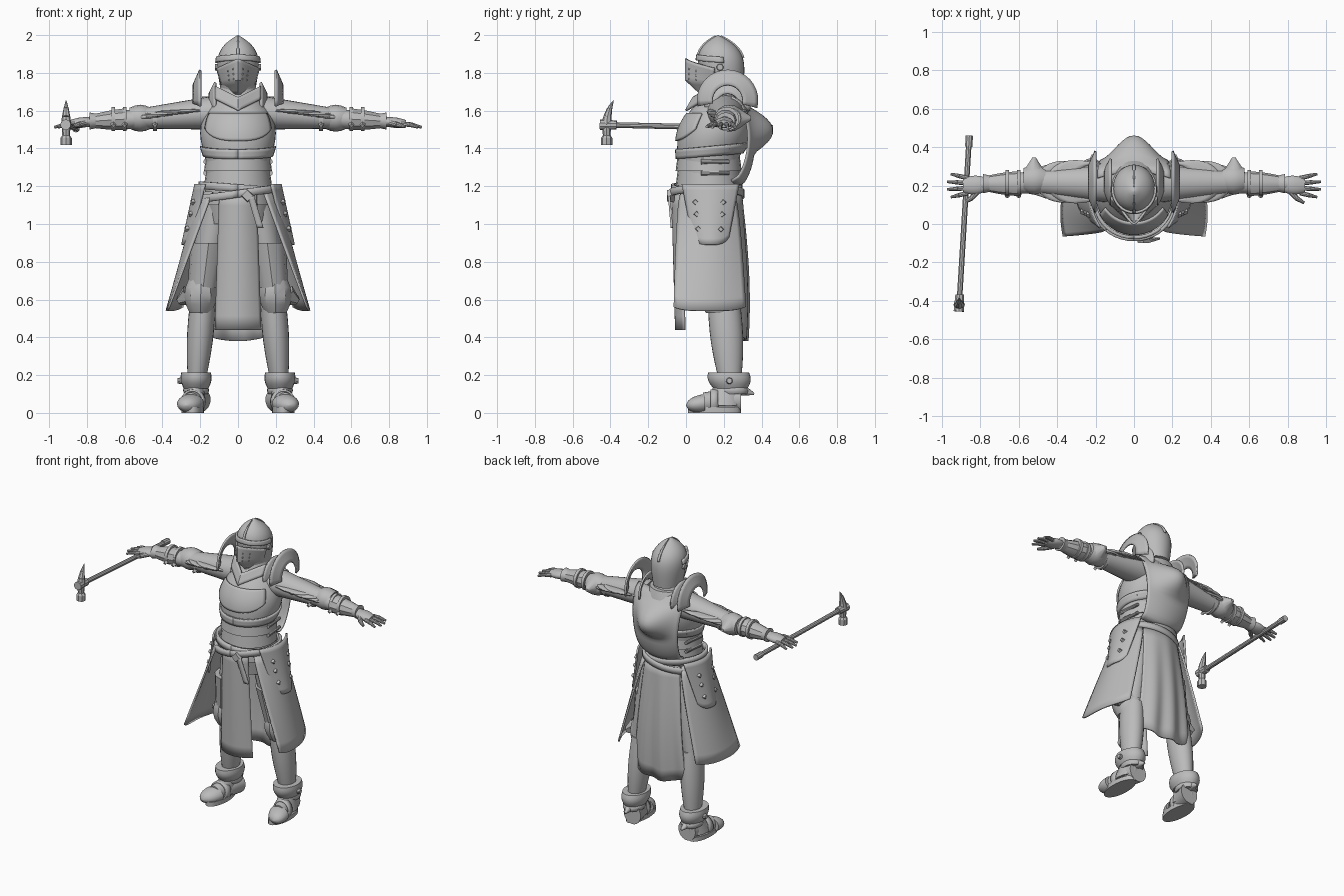
import bpy, bmesh
from math import sin, cos, pi, sqrt, radians
from mathutils import Vector

if "Cube" in bpy.data.objects:
    bpy.data.objects.remove(bpy.data.objects["Cube"], do_unlink=True)

grey = (.5, .5, .5, 1)
steel = bpy.data.materials.new("plain grey")
steel.use_nodes = True
steel.diffuse_color = grey
steel.node_tree.nodes["Principled BSDF"].inputs["Base Color"].default_value = grey


def mix(start, end, t):
    return start + (end - start) * t


def finish(bm, name, pair=False, thick=0):
    bmesh.ops.recalc_face_normals(bm, faces=bm.faces)
    mesh = bpy.data.meshes.new(name)
    bm.to_mesh(mesh)
    bm.free()
    mesh.materials.append(steel)
    part = bpy.data.objects.new(name, mesh)
    bpy.context.collection.objects.link(part)
    bpy.ops.object.select_all(action='DESELECT')
    part.select_set(True)
    bpy.context.view_layer.objects.active = part
    bpy.ops.object.shade_smooth_by_angle(angle=radians(35))
    if thick:
        solid = part.modifiers.new("thickness", 'SOLIDIFY')
        solid.thickness, solid.offset = thick, 0
    if pair:
        part.modifiers.new("other side", 'MIRROR').use_mirror_merge = False


def sheet(name, point, columns=18, rows=10, thick=.012, pair=False):
    """Curved plate through point(u, v), with u and v from 0 to 1."""
    bm = bmesh.new()
    grid = [[bm.verts.new(point(i / columns, j / rows)) for j in range(rows + 1)]
            for i in range(columns + 1)]
    for left, right in zip(grid, grid[1:]):
        for j in range(rows):
            bm.faces.new((left[j], right[j], right[j + 1], left[j + 1]))
    finish(bm, name, pair, thick)


def tube(name, start, end, size, taper=1, bulge=0, axis='z', pair=False, sides=24, steps=8, shape=None):
    """Closed tube with oval rings; returns its surface for fitting plates."""
    start, end = Vector(start), Vector(end)

    def surface(t, angle, grow=1):
        scale = shape(t) if shape else mix(1, taper, t) + bulge * sin(pi * t)
        wide, deep = size[0] * scale * grow, size[1] * scale * grow
        s, c = sin(angle), -cos(angle)
        offset = {'x': (0, wide * c, deep * s), 'y': (wide * s, 0, deep * c), 'z': (wide * s, deep * c, 0)}
        return start.lerp(end, t) + Vector(offset[axis])

    bm = bmesh.new()
    rings = [[bm.verts.new(surface(j / steps, 2 * pi * i / sides)) for i in range(sides)]
             for j in range(steps + 1)]
    for low, high in zip(rings, rings[1:]):
        for i in range(sides):
            bm.faces.new((low[i - 1], low[i], high[i], high[i - 1]))
    bm.faces.new(rings[0])
    bm.faces.new(rings[-1])
    finish(bm, name, pair)
    return surface


def rods(name, items, pair=False, sides=10):
    """Tapered rods (start, end, start radius, end radius) in one mesh."""
    bm = bmesh.new()
    for start, end, thick, thin in items:
        start, end = Vector(start), Vector(end)
        place = (end - start).to_track_quat('Z', 'Y').to_matrix().to_4x4()
        place.translation = start.lerp(end, .5)
        bmesh.ops.create_cone(bm, cap_ends=True, segments=sides, radius1=thick, radius2=thin,
                              depth=(end - start).length, matrix=place)
    finish(bm, name, pair)


def dome(t):
    return max(.05, sqrt(1 - t * t))


# Torso: belly lames, breastplate with raised panel, and gorget
tube("belly_plate", (0, .12, 1.1), (0, .12, 1.4), (.18, .17), bulge=-.05)
for name, height in (("lower_lame", 1.2), ("upper_lame", 1.28)):
    tube(name, (0, .12, height), (0, .12, height + .08), (.18, .175), taper=.94)
chest = tube("breastplate", (0, .12, 1.36), (0, .2, 1.68), (.175, .165), taper=.65, bulge=.3, sides=40)
sheet("chest_panel", lambda u, v: chest(mix(.7, .25 + .2 * abs(2 * u - 1) ** 3, v), 2 * u - 1, 1.03))
sheet("chest_lower_band", lambda u, v: chest(.16 * v - .05 * cos(2 * pi * u), 2 * pi * u, 1.03), columns=40, rows=3)
tube("gorget", (0, .18, 1.6), (0, .19, 1.75), (.15, .14), taper=.6, bulge=-.1)


def collar(u, v):
    side = abs(2 * u - 1)
    return (.12 * (2 * u - 1), .04 * v + .1 * side, mix(1.6, 1.67, v) + .06 * side)


sheet("collar_point", collar, rows=4)
rods("side_straps", [((.17, .08, z), (.16, .23, z), .014, .01) for z in (1.27, 1.33, 1.4)], pair=True)

# Helmet: pointed skull with ridge, beaked visor and brow
skull = tube("helmet_skull", (0, .2, 1.7), (0, .17, 2), (.09, .1), sides=32, steps=20,
             shape=lambda t: max(.02, (1 - t ** 4) * (1 + .6 * t)))
for name, angle in (("front_ridge", 0), ("back_ridge", pi)):
    sheet(name, lambda u, v: skull(mix(.6, .98, v), angle + mix(-.07, .07, u), 1.03), columns=2)


def visor(u, v):
    side = 2 * u - 1
    return (side * mix(.112, .07, v), .2 * max(0, v - .6) + .15 * abs(side) ** 1.3,
            mix(1.875, 1.69, v) - .05 * (1 - v) * abs(side))


sheet("visor", visor)
sheet("brow_plate", lambda u, v: skull(mix(.56, .66, v) - .1 * abs(u - .5), mix(-1.7, 1.7, u), 1.05), rows=3)
holes = [Vector(visor(u, v)) for u in (.62, .75) for v in (.25, .4, .55)]
rods("visor_rivets", [(p, p - Vector((0, .01, 0)), .006, .005) for p in holes], pair=True)
rods("visor_pivots", [((.1, .18, 1.83), (.122, .18, 1.83), .02, .016)], pair=True)


# Shoulders: standing crests and overlapping flared lames
def crest(name, x, lean, inner, outer, height):
    sheet(name, lambda u, v: (x - lean * v, .22 - mix(inner, outer, v) * cos(mix(-.2, 3.4, u)),
                              height + mix(inner, outer, v) * sin(mix(-.2, 3.4, u))), rows=4, pair=True)


crest("shoulder_crest", .235, .035, .08, .16, 1.655)
crest("neck_crest", .15, .03, .06, .12, 1.63)
for name, x, length, radius in (("first", .2, .12, .13), ("second", .27, .11, .125),
                                ("third", .35, .08, .105), ("fourth", .4, .07, .09)):
    height = 1.63 - .14 * x
    lame = tube(name + "_shoulder_core", (x, .22, height), (x + length, .22, height - .01),
                (radius * .8, radius * .65), pair=True)
    sheet(name + "_shoulder_lame", lambda u, v: lame(v, mix(-.35, 3.5, u), mix(1.1, 1.3, v)),
          rows=4, pair=True)

# Arms with straps, elbow guards and forearm plates
tube("upper_arm", (.12, .21, 1.59), (.56, .22, 1.555), (.1, .09), taper=.55, axis='x', pair=True)
tube("forearm", (.54, .215, 1.555), (.8, .205, 1.54), (.055, .05), taper=.5, bulge=.2, axis='x', pair=True)
tube("forearm_plate", (.6, .21, 1.555), (.76, .21, 1.545), (.065, .06), taper=.65, bulge=.05,
     axis='x', pair=True, sides=10)
tube("wrist_flare", (.74, .21, 1.546), (.785, .21, 1.545), (.04, .036), taper=1.25, axis='x', pair=True)
for name, x in (("upper_strap", .43), ("elbow_strap", .59), ("forearm_strap", .65)):
    tube(name, (x, .215, 1.556), (x + .02, .215, 1.556), (.066, .064), axis='x', pair=True, steps=1)
    rods(name + "_buckle", [((x + .01, .16, 1.53), (x + .01, .14, 1.52), .015, .011)], pair=True, sides=4)
tube("elbow_guard", (.46, .23, 1.56), (.575, .23, 1.56), (.06, .055), bulge=.3, axis='x',
     pair=True, sides=16, steps=4)
rods("elbow_point", [((.52, .28, 1.56), (.52, .345, 1.56), .055, .01)], pair=True)

# Hands with spread fingers
tube("palm", (.77, .205, 1.543), (.89, .2, 1.53), (.035, .02), bulge=.4, axis='x', pair=True)
thumb = (.845, .135, 1.525)
fingers = [((.81, .175, 1.535), thumb, .018, .014), (thumb, (.885, .11, 1.515), .014, .008)]
for spread in (-1.5, -.5, .5, 1.5):
    root = Vector((.865, .2 + .026 * spread, 1.53))
    tip = Vector((.975 - .01 * spread ** 2, .2 + .04 * spread, 1.512))
    knuckle = root.lerp(tip, .5) + Vector((0, 0, .005))
    fingers += [(root, knuckle, .013, .012), (knuckle, tip, .012, .007)]
rods("fingers", fingers, pair=True)

# War hammer carried in the right hand
head, butt = Vector((-.91, -.42, 1.525)), Vector((-.857, .46, 1.505))
down = Vector((0, 0, -.1))
rods("hammer_shaft", [(butt, head, .015, .015), (butt, butt.lerp(head, .065), .02, .02),
                      (head.lerp(butt, .06), head.lerp(butt, -.04), .024, .028)])
rods("hammer_head", [(head, head + down * .6, .024, .02), (head + down * .55, head + down * .7, .02, .03),
                     (head + down * .7, head + down * 1.08, .03, .03)], sides=8)
beak = [head - down * k * .43 + Vector((0, .004 * k * k, 0)) for k in range(4)]
widths = (.028, .022, .014, .002)
rods("hammer_beak", zip(beak, beak[1:], widths, widths[1:]), sides=8)


# Belts, buckle and hanging strap
def belt(name, reach, height, tilt):
    sheet(name, lambda u, v: (reach * sin(2 * pi * u), .11 - .9 * reach * cos(2 * pi * u),
                              height + .04 * v + tilt * sin(2 * pi * u)), columns=40, rows=2, thick=.018)


belt("belt", .2, 1.17, -.015)
belt("loose_belt", .212, 1.14, .03)
rods("belt_buckle", [((.05, -.06, 1.15), (.05, -.1, 1.15), .036, .03)], sides=4)
sheet("belt_tail", lambda u, v: (.05 + .035 * u + .05 * v, .015 * v - .09, 1.15 - .17 * v), columns=2)


# Cloth: front tabard, back tabard and flared side panels
def front_tabard(u, v):
    side = 2 * u - 1
    return (.12 * side * mix(.8, 1, v), .045 * side ** 2 + .02 * v - .072, mix(1.17, .44, v))


def back_tabard(u, v):
    side = 2 * u - 1
    fold = .012 * v * cos(16 * u) - .04 * side ** 2
    return (side * mix(.13, .2, v), .29 + .05 * sin(2 * v) + fold - .02 * v, mix(1.17, .38, v) + .04 * v * side ** 2)


def side_panel(u, v):
    angle = mix(-.85, .85, u)
    hem = .385 - .02 * (1 - u) ** 4 - .09 * u ** 3
    return (mix(.205 * cos(angle), hem, v), mix(.11 + .18 * sin(angle), mix(-.065, .315, u), sqrt(v)),
            mix(1.17, .54, v) + .02 * v * (2 * u - 1) ** 4)


def hip_plate(u, v):
    side = 2 * u - 1
    return (mix(.225, .295, v) - .05 * side ** 2, .13 + side * mix(.15, .095, v),
            mix(1.21, .89, v) + .04 * v * side ** 4)


sheet("front_tabard", front_tabard)
sheet("back_tabard", back_tabard, columns=24)
sheet("side_panel", side_panel, pair=True)
sheet("hip_plate", hip_plate, pair=True)
studs = [Vector(hip_plate(u, v)) for u in (.2, .75) for v in (.3, .5, .75)]
rods("hip_studs", [(p, p + Vector((.018, 0, 0)), .017, .013) for p in studs], pair=True, sides=4)


# Hood lying on the back
def hood(u, v):
    side = 2 * u - 1
    peak = .1 * max(0, cos(6 * (v - .36))) * cos(pi / 2 * side) ** 2
    return (side * mix(.19, .15, v), .27 + .09 * sqrt(max(0, sin(pi * v))) + peak - .03 * side ** 2,
            mix(1.67, 1.2, v) + .03 * v * side ** 2)


sheet("back_hood", hood, rows=20)

# Legs with thigh plates, knee guards and shins
tube("hips", (0, .13, 1), (0, .12, 1.17), (.16, .14), taper=1.15)
tube("thigh", (.11, .15, 1.1), (.195, .19, .6), (.09, .115), taper=.75, bulge=.05, pair=True)
tube("thigh_plate", (.155, .15, .9), (.185, .17, .66), (.1, .12), taper=.8, pair=True, sides=12)
tube("knee_guard", (.2, .175, .53), (.195, .165, .71), (.06, .07), taper=1.15, bulge=.45,
     pair=True, sides=10, steps=4)
rods("knee_wing", [((.26, .18, .62), (.315, .2, .59), .06, .02)], pair=True, sides=6)
tube("shin", (.185, .2, .6), (.22, .235, .15), (.068, .085), taper=.65, bulge=.18, pair=True)

# Boots pointing slightly outward, with cuffs and flat soles
tube("boot_ankle", (.235, .195, .04), (.22, .235, .2), (.062, .095), taper=.65, pair=True)
tube("ankle_cuff", (.222, .235, .13), (.222, .225, .215), (.065, .09), taper=1.2, bulge=.15, pair=True)
tube("ankle_strap", (.222, .25, .1), (.222, .245, .14), (.062, .075), bulge=.1, pair=True)
rods("heel_spur", [((.22, .3, .12), (.215, .36, .1), .03, .006), ((.3, .23, .17), (.32, .23, .17), .018, .014)],
     pair=True)
boot = tube("boot", (.21, .29, .07), (.25, .09, .055), (.065, .07), taper=.75, axis='y', pair=True)
sheet("boot_band", lambda u, v: boot(mix(.6, .8, v), mix(.7, 2 * pi - .7, u), 1.06), rows=2, pair=True)
tube("boot_toe", (.25, .1, .05), (.27, 0, .04), (.07, .05), axis='y', shape=dome, pair=True)
tube("boot_sole", (.24, .15, 0), (.24, .15, .03), (.06, .14), pair=True, steps=1)
